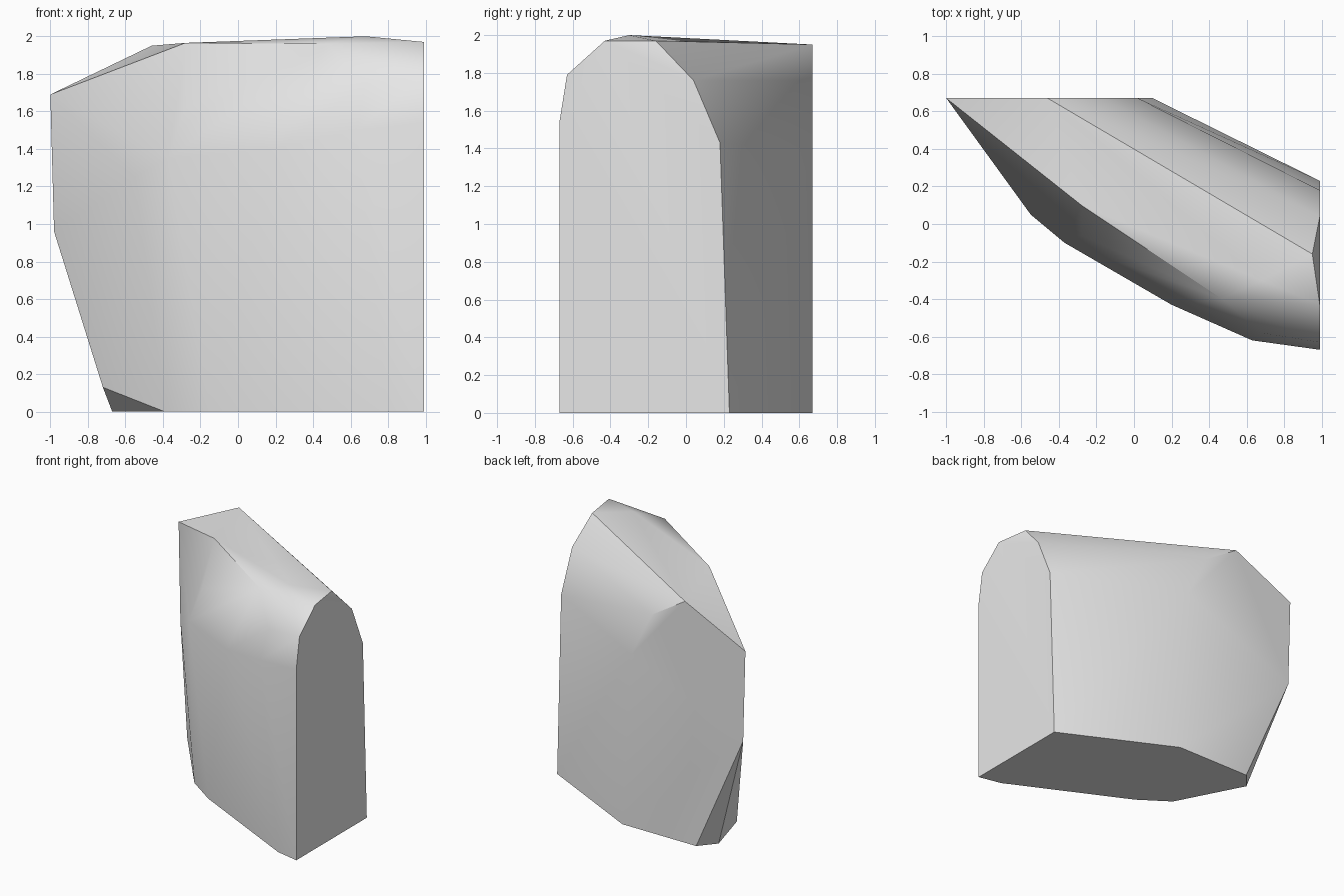
import bpy
import bmesh
import math

default_cube = bpy.data.objects.get("Cube")
if default_cube:
    bpy.data.objects.remove(default_cube, do_unlink=True)


def make_material(name, level):
    material = bpy.data.materials.new(name)
    material.use_nodes = True
    colour = (level, level, level, 1.0)
    material.diffuse_color = colour
    shader = material.node_tree.nodes["Principled BSDF"]
    shader.inputs["Base Color"].default_value = colour
    return material


def convex_block(name, points, material):
    """Wrap a convex skin round the points and join coplanar triangles."""
    mesh = bpy.data.meshes.new(name)
    bm = bmesh.new()
    for point in points:
        bm.verts.new(point)
    bmesh.ops.remove_doubles(bm, verts=bm.verts[:], dist=0.001)
    bmesh.ops.convex_hull(bm, input=bm.verts[:])
    loose = [vert for vert in bm.verts if not vert.link_faces]
    bmesh.ops.delete(bm, geom=loose, context="VERTS")
    bmesh.ops.dissolve_limit(bm, angle_limit=math.radians(1),
                             verts=bm.verts[:], edges=bm.edges[:])
    bmesh.ops.recalc_face_normals(bm, faces=bm.faces[:])
    bm.to_mesh(mesh)
    bm.free()
    mesh.materials.append(material)
    block = bpy.data.objects.new(name, mesh)
    bpy.context.collection.objects.link(block)
    return block


END_X = 0.99
BACK_Y = 0.67

# Flat end, arched at the top (y, z)
end_profile = [(-0.67, 0), (-0.67, 1.54), (-0.63, 1.79), (-0.43, 1.97),
               (0.04, 1.76), (0.18, 1.43), (0.23, 0)]

# Flat back (x, z)
back_profile = [(0.1, 0), (0.02, 1.39), (-0.16, 1.76), (-0.46, 1.95),
                (-1, 1.69), (-0.98, 0.96), (-0.56, 0)]

# Remaining corners of the flat base (x, y)
base_outline = [(-0.67, 0.54), (-0.39, 0), (-0.15, -0.165), (0.8, -0.63)]

# Top ridges, bulging front wall and the chipped lower corner
ridges = [(-0.28, 0.1, 1.965), (0.47, -0.4, 1.96), (0.68, -0.3, 2), (0.95, -0.16, 1.97)]
front_wall = [(0.63, -0.62, 1.5), (0.68, -0.58, 1.75), (0.2, -0.43, 1.4),
              (-0.28, -0.06, 1.62), (-0.37, -0.1, 1.35), (-0.55, 0.05, 1.25)]
chipped_corner = [(-0.72, 0.38, 0.13)]

points = [(END_X, y, z) for y, z in end_profile]
points += [(x, BACK_Y, z) for x, z in back_profile]
points += [(x, y, 0) for x, y in base_outline]
points += ridges + front_wall + chipped_corner

stone = convex_block("stone_block", points, make_material("light grey", 0.8))

# Smooth the worn faces and keep the hard edges
bpy.ops.object.select_all(action="DESELECT")
stone.select_set(True)
bpy.context.view_layer.objects.active = stone
bpy.ops.object.shade_smooth_by_angle(angle=math.radians(30))
